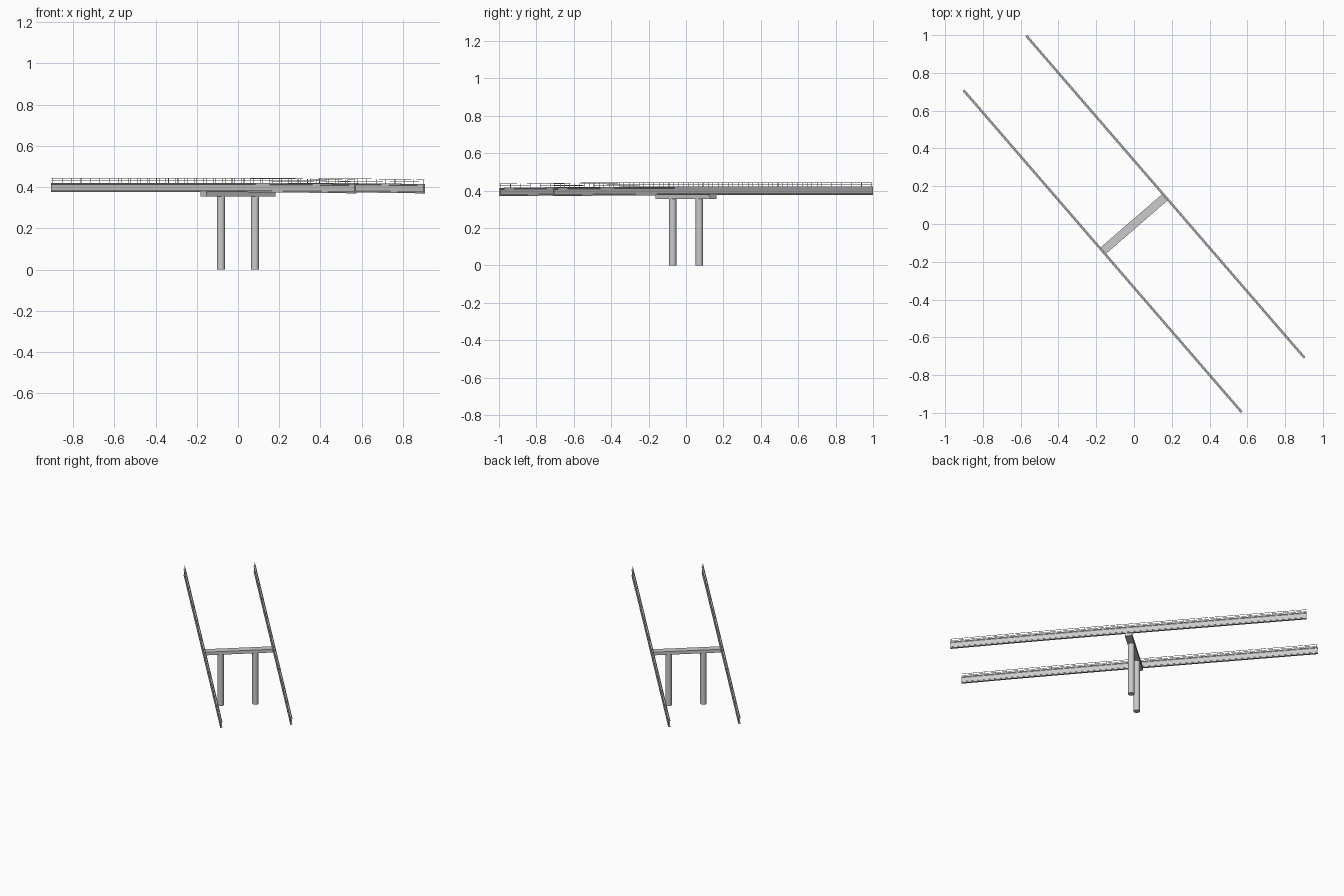
import bpy, bmesh, math
from mathutils import Vector, Matrix

if "Cube" in bpy.data.objects:
    bpy.data.objects.remove(bpy.data.objects["Cube"])

U = Vector((0.654, -0.757, 0)).normalized()   # along the bridge
V = Vector((0.757, 0.654, 0)).normalized()    # across the bridge
HALF, SIDE = 1.126, 0.22


def drop(u):
    # deck line dips a little towards one end
    return -0.006 * max(0.0, u / HALF) ** 2


def pos(u, v, z):
    return U * u + V * v + Vector((0, 0, z))


def finish(name, bm):
    bmesh.ops.recalc_face_normals(bm, faces=bm.faces)
    me = bpy.data.meshes.new(name)
    bm.to_mesh(me)
    bm.free()
    ob = bpy.data.objects.new(name, me)
    bpy.context.collection.objects.link(ob)
    return ob


def sweep(bm, profile, side, us):
    # sweep a (v, z) profile along the bridge
    rings = [[bm.verts.new(pos(u, side + v, z + drop(u))) for v, z in profile] for u in us]
    n = len(profile)
    for a, b in zip(rings, rings[1:]):
        for i in range(n):
            bm.faces.new((a[i], a[(i + 1) % n], b[(i + 1) % n], b[i]))
    bm.faces.new(rings[0])
    bm.faces.new(rings[-1][::-1])


def rect(w, z0, z1):
    return [(-w, z0), (w, z0), (w, z1), (-w, z1)]


stations = [-HALF + 2 * HALF * i / 24 for i in range(25)]
# girder section with slim flanges
half_section = [(0.0065, 0.376), (0.0065, 0.382), (0.005, 0.384),
                (0.005, 0.413), (0.0065, 0.415), (0.0065, 0.421)]
section = half_section + [(-v, z) for v, z in reversed(half_section)]

for label, side in (("left", -SIDE), ("right", SIDE)):
    bm = bmesh.new()
    sweep(bm, section, side, stations)
    finish(label + "_girder", bm)

    # railing: two thin rails and regular posts
    bm = bmesh.new()
    for z in (0.431, 0.4425):
        sweep(bm, rect(0.001, z - 0.001, z + 0.001), side, stations)
    posts = 33
    for i in range(posts):
        u = -HALF + 0.006 + (2 * HALF - 0.012) * i / (posts - 1)
        sweep(bm, rect(0.001, 0.42, 0.443), side, (u - 0.001, u + 0.001))
    finish(label + "_railing", bm)

# pier cap
bm = bmesh.new()
rot = Matrix((V, U, Vector((0, 0, 1)))).transposed().to_4x4()
bmesh.ops.create_cube(bm, size=1, matrix=Matrix.Translation((0, 0, 0.367))
                      @ rot @ Matrix.Diagonal((0.444, 0.044, 0.022, 1)))
finish("pier_cap", bm)

# round columns
for label, s in (("left", -1), ("right", 1)):
    bpy.ops.mesh.primitive_cylinder_add(vertices=24, radius=0.02, depth=0.358,
                                        location=pos(0, s * 0.109, 0.179))
    bpy.context.object.name = label + "_column"
    bpy.ops.object.shade_smooth_by_angle(angle=math.radians(40))
